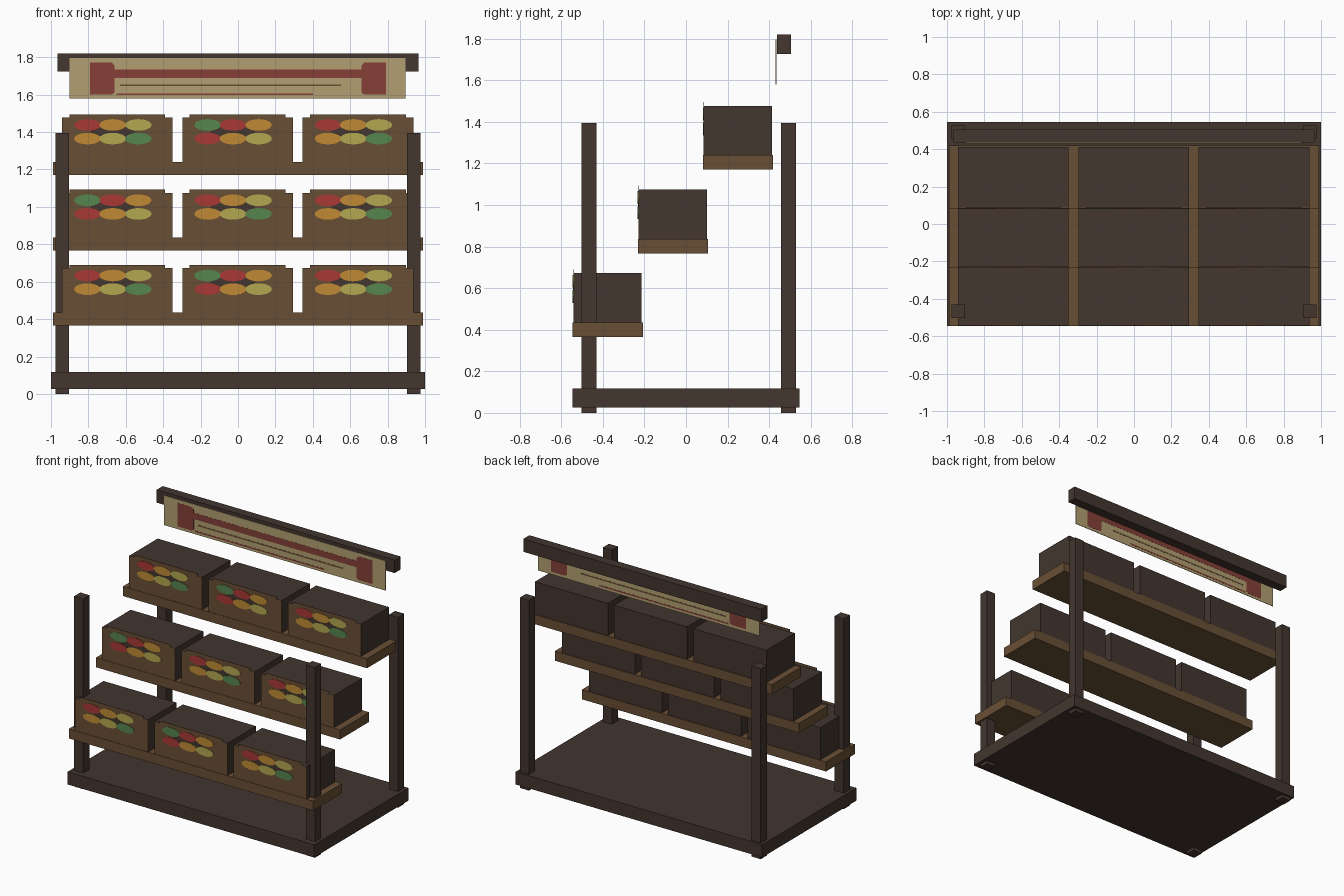
import bpy, bmesh, math

if "Cube" in bpy.data.objects:
    bpy.data.objects.remove(bpy.data.objects["Cube"])


def material(name, rgb):
    lin = [((c / 255 + 0.055) / 1.055) ** 2.4 for c in rgb]
    m = bpy.data.materials.new(name)
    m.diffuse_color = (*lin, 1)
    m.use_nodes = True
    m.node_tree.nodes["Principled BSDF"].inputs["Base Color"].default_value = m.diffuse_color
    return m


DARK = material("dark wood", (67, 54, 47))
BROWN = material("brown wood", (105, 79, 53))
TAN = material("tan board", (178, 160, 114))
SIGN_RED = material("sign red", (134, 64, 55))
RED = material("fruit red", (168, 57, 52))
ORANGE = material("fruit orange", (192, 138, 52))
YELLOW = material("fruit yellow", (178, 168, 80))
GREEN = material("fruit green", (86, 134, 78))


def mesh_object(name, bm, mat):
    bmesh.ops.recalc_face_normals(bm, faces=bm.faces)
    me = bpy.data.meshes.new(name)
    bm.to_mesh(me)
    bm.free()
    me.materials.append(mat)
    ob = bpy.data.objects.new(name, me)
    bpy.context.collection.objects.link(ob)
    return ob


def box(name, x, y, z, mat):
    """Box from (min, max) pairs."""
    bm = bmesh.new()
    bmesh.ops.create_cube(bm, size=1)
    for v in bm.verts:
        for i, (lo, hi) in enumerate((x, y, z)):
            v.co[i] = hi if v.co[i] > 0 else lo
    return mesh_object(name, bm, mat)


def plate(name, points, y0, y1, mat):
    """Thin plate: an xz outline extruded from y0 to y1."""
    bm = bmesh.new()
    face = bm.faces.new([bm.verts.new((x, y0, z)) for x, z in points])
    ext = bmesh.ops.extrude_face_region(bm, geom=[face])
    for v in ext["geom"]:
        if isinstance(v, bmesh.types.BMVert):
            v.co.y = y1
    return mesh_object(name, bm, mat)


def ellipse(cx, cz, rx, rz, n=20):
    return [(cx + rx * math.cos(2 * math.pi * i / n),
             cz + rz * math.sin(2 * math.pi * i / n)) for i in range(n)]


# Base platform and four posts
box("base", (-1, 1), (-0.545, 0.545), (0.025, 0.118), DARK)
for sx in (-1, 1):
    for y in (-0.467, 0.494):
        box("post", (sx * 0.94 - 0.037, sx * 0.94 + 0.037),
            (y - 0.036, y + 0.036), (0, 1.395), DARK)

# Stepped shelves with three crates each
FRUIT = (RED, ORANGE, YELLOW, GREEN)
SHIFT = ((0, 3, 0), (3, 0, 0), (0, 3, 0))
for row in range(3):
    y, z = -0.545 + 0.313 * row, 0.365 + 0.4025 * row
    box("shelf", (-0.99, 0.99), (y, y + 0.338), (z, z + 0.07), BROWN)
    zb = z + 0.07
    for col in range(3):
        cx = (col - 1) * 0.643 - 0.002
        w = 0.296
        yf = y + 0.006
        box("crate", (cx - w, cx + w), (yf, yf + 0.326), (zb, zb + 0.237), DARK)
        # Front panel with a raised middle
        t, r = zb + 0.238, zb + 0.255
        plate("crate_front",
              [(cx - w, zb), (cx + w, zb), (cx + w, t), (cx + w - 0.04, t),
               (cx + w - 0.04, r), (cx - w + 0.04, r), (cx - w + 0.04, t),
               (cx - w, t)], yf - 0.003, yf, BROWN)
        # Painted produce in two rows over a dark gap
        plate("produce_gap", ellipse(cx - 0.025, zb + 0.162, 0.12, 0.028),
              yf - 0.004, yf - 0.003, DARK)
        for j in range(2):
            for i, dx in enumerate((-0.16, -0.025, 0.112)):
                mat = FRUIT[(i + j + SHIFT[row][col]) % 4]
                plate("produce", ellipse(cx + dx, zb + 0.198 - 0.073 * j, 0.071, 0.031),
                      yf - 0.0055 - 0.0004 * i, yf - 0.003, mat)

# Top beam and hanging sign board
box("sign_beam", (-0.965, 0.965), (0.437, 0.506), (1.725, 1.82), DARK)
Y0, Y1 = 0.431, 0.435
box("sign_board", (-0.9, 0.895), (Y0, Y1), (1.58, 1.797), TAN)

# Sign markings, showing on both sides
P0, P1 = Y0 - 0.001, Y1 + 0.001
for s in (-1, 1):
    plate("sign_end_block",
          [(s * 0.79, 1.60), (s * 0.675, 1.60), (s * 0.66, 1.612), (s * 0.66, 1.755),
           (s * 0.675, 1.772), (s * 0.79, 1.772)], P0, P1, SIGN_RED)
box("sign_bar", (-0.66, 0.66), (P0, P1), (1.689, 1.735), SIGN_RED)
box("sign_dark_line", (-0.63, 0.55), (P0, P1), (1.645, 1.655), BROWN)
box("sign_red_line", (-0.65, 0.40), (P0, P1), (1.597, 1.607), SIGN_RED)
